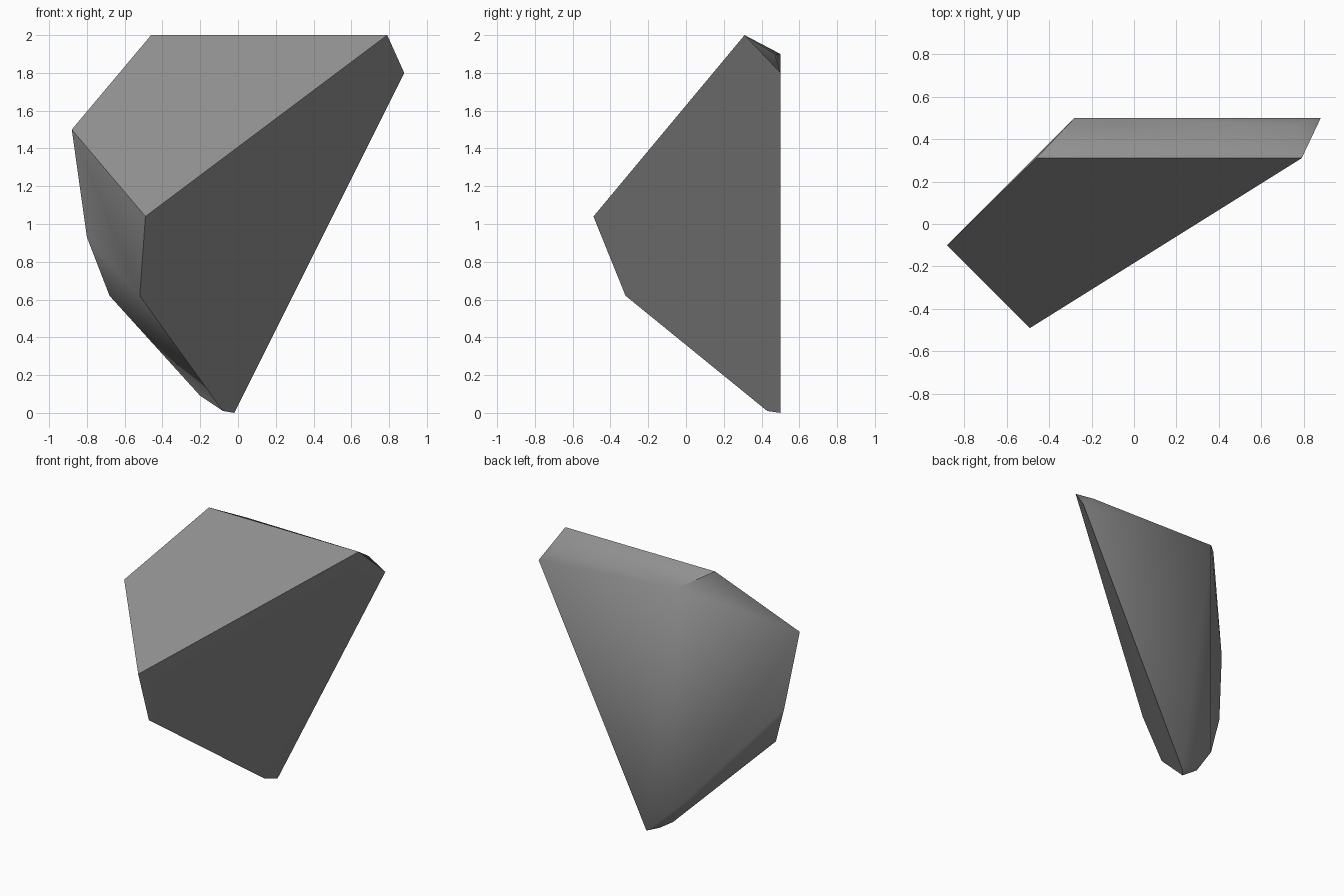
import bpy
import bmesh
import math

cube = bpy.data.objects.get("Cube")
if cube:
    bpy.data.objects.remove(cube, do_unlink=True)

# Stone colour
stone = bpy.data.materials.new("grey stone")
stone.use_nodes = True
grey = (0.28, 0.28, 0.28, 1)
stone.diffuse_color = grey
bsdf = stone.node_tree.nodes["Principled BSDF"]
bsdf.inputs["Base Color"].default_value = grey
bsdf.inputs["Roughness"].default_value = 0.9

# Corners of the chipped shard
ridge = [(-0.46, 0.31, 2), (0.79, 0.31, 2)]
back_top = [(-0.28, 0.5, 1.9), (0.76, 0.47, 1.9), (0.88, 0.5, 1.8)]
shoulder = [(-0.88, -0.1, 1.5), (-0.49, -0.49, 1.04)]
flank = [(-0.8, -0.03, 0.93), (-0.68, -0.1, 0.62), (-0.52, -0.32, 0.62)]
tip = [(-0.28, 0.5, 0.24), (-0.2, 0.44, 0.09), (-0.08, 0.43, 0.01), (-0.02, 0.5, 0)]

# Wrap the corners in one solid and merge the flat facets
bm = bmesh.new()
for corner in ridge + back_top + shoulder + flank + tip:
    bm.verts.new(corner)
bmesh.ops.convex_hull(bm, input=bm.verts[:])
bmesh.ops.dissolve_limit(bm, angle_limit=math.radians(2),
                         verts=bm.verts[:], edges=bm.edges[:])
bmesh.ops.recalc_face_normals(bm, faces=bm.faces[:])

mesh = bpy.data.meshes.new("rock_shard")
bm.to_mesh(mesh)
bm.free()
mesh.materials.append(stone)
rock = bpy.data.objects.new("rock_shard", mesh)
bpy.context.collection.objects.link(rock)

# Soft worn edges, crisp fracture edges
bpy.ops.object.select_all(action="DESELECT")
rock.select_set(True)
bpy.context.view_layer.objects.active = rock
bpy.ops.object.shade_smooth_by_angle(angle=math.radians(50))
